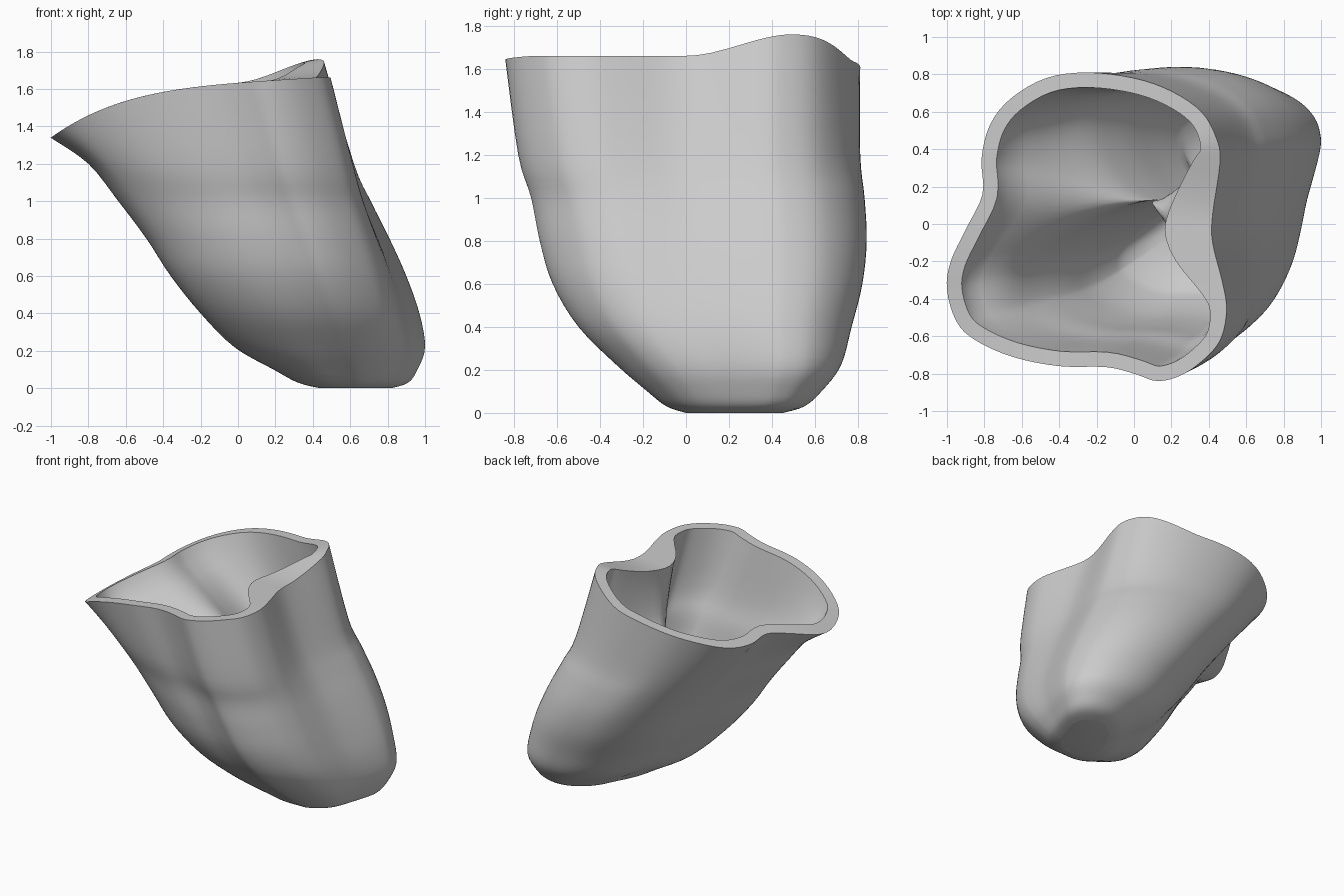
import bpy, bmesh, math
from mathutils import Vector

if "Cube" in bpy.data.objects:
    bpy.data.objects.remove(bpy.data.objects["Cube"], do_unlink=True)

SUB = 4  # spline steps between control points

# Two-lobed rim outline, clockwise from the low tip
RIM = [(-1, -.35), (-.98, -.2), (-.9, -.03), (-.81, .16), (-.815, .35), (-.77, .53),
       (-.66, .67), (-.47, .78), (-.25, .81), (0, .78), (.2, .71), (.36, .6),
       (.44, .46), (.46, .33), (.42, .05), (.42, -.1), (.47, -.3), (.495, -.45),
       (.47, -.6), (.4, -.7), (.27, -.8), (.13, -.84), (0, -.8), (-.15, -.765),
       (-.4, -.76), (-.65, -.71), (-.85, -.62), (-.95, -.52)]
NOTCH_A, NOTCH_B = 3 * SUB, int(14.5 * SUB)  # where the septum meets the wall

# Wall sections: height, x range, y range, roundness, shear
LEVELS = [(1.2, -.8, .62, -.78, .81, .1, .05),
          (1.0, -.64, .71, -.72, .83, .2, .1),
          (.8, -.49, .81, -.68, .84, .3, .15),
          (.6, -.36, .9, -.62, .82, .35, .2),
          (.4, -.2, .97, -.5, .77, .4, .25),
          (.22, -.02, 1, -.32, .72, .45, .3),
          (.1, .19, .96, -.18, .63, .5, .35),
          (.03, .32, .91, -.09, .55, .55, .4),
          (.0, .44, .82, 0, .45, .6, .4)]


def smooth(t):
    t = max(0, min(1, t))
    return t * t * (3 - 2 * t)


def spline(a, b, c, d, t):
    return b + (c - a) * (t / 2) + (a * 2 - b * 5 + c * 4 - d) * (t * t / 2) \
        + (b * 3 - a - c * 3 + d) * (t ** 3 / 2)


def rim_height(x, y):
    fall = max(0, .4 - x) / 1.4
    return 1.66 - .09 * fall - .23 * fall ** 4 + .1 * smooth(x / .45) * smooth(y / .5)


def near(i, centre, width):
    """Bell-shaped weight around one outline position."""
    gap = abs(i - centre)
    gap = min(gap, N - gap)
    return math.exp(-(gap / width) ** 2)


def fit(values, low, high):
    a, b = min(values), max(values)
    return [low + (v - a) / (b - a) * (high - low) for v in values]


def section(z, x0, x1, y0, y1, roundness, shear):
    """Rim outline, rounded and sheared to fill the given ranges."""
    pts = []
    for p in outline:
        n = Vector(((p.x + .25) / .75, p.y / .83))
        n = n.lerp(n.normalized(), roundness)
        pts.append((n.x + shear * n.y, n.y))
    xs = fit([p[0] for p in pts], x0, x1)
    ys = fit([p[1] for p in pts], y0, y1)
    return [Vector((x, y, z)) for x, y in zip(xs, ys)]


# Smooth rim outline
pts = [Vector(p) for p in RIM]
count = len(pts)
outline = [spline(pts[i - 1], pts[i], pts[(i + 1) % count], pts[(i + 2) % count], k / SUB)
           for i in range(count) for k in range(SUB)]
N = len(outline)

# Outer wall rings
control = [[Vector((p.x, p.y, rim_height(p.x, p.y))) for p in outline]]
control += [section(*row) for row in LEVELS]
outer = []
last = len(control) - 1
for r in range(last):
    quad = [control[max(0, min(last, r + k))] for k in (-1, 0, 1, 2)]
    for k in range(SUB):
        outer.append([spline(*q, k / SUB) for q in zip(*quad)])
outer.append(control[last])

# Cavity rings: inset wall, pinched together into a septum further down
inner = []
for r, ring in enumerate(outer[:5 * SUB + 1]):
    depth = r / SUB
    middle = ring[NOTCH_A].lerp(ring[NOTCH_B], .5)
    row = []
    for i, p in enumerate(ring):
        along = ring[(i + 1) % N] - ring[i - 1]
        inward = Vector((along.y, -along.x, 0)).normalized()
        thick = .08 + .012 * depth + .17 * near(i, NOTCH_B, 6)
        q = p + inward * thick
        pinch = max(near(i, NOTCH_A, 7), near(i, NOTCH_B, 7)) * smooth(depth / 2.2)
        q = q.lerp(middle, pinch)
        if r == 0:
            q.z = rim_height(q.x, q.y)
        row.append(q)
    inner.append(row)

# Cavity floor
floor_mid = sum(inner[-1], Vector()) / N
inner.append([p.lerp(floor_mid, .4) - Vector((0, 0, .06)) for p in inner[-1]])

# One skin: underside, outer wall, rim, cavity wall, cavity floor
bm = bmesh.new()
rows = [[bm.verts.new(p) for p in ring] for ring in outer[::-1] + inner]
for low, high in zip(rows, rows[1:]):
    for i in range(N):
        j = (i + 1) % N
        bm.faces.new((low[i], low[j], high[j], high[i]))
for ring, lift in ((rows[0], .015), (rows[-1], 0)):
    centre = sum((v.co for v in ring), Vector()) / N
    tip = bm.verts.new(centre + Vector((0, 0, lift)))
    for i in range(N):
        bm.faces.new((ring[i], ring[(i + 1) % N], tip))
bmesh.ops.recalc_face_normals(bm, faces=bm.faces)
mesh = bpy.data.meshes.new("hollow_shell")
bm.to_mesh(mesh)
bm.free()

shell = bpy.data.objects.new("hollow_shell", mesh)
bpy.context.collection.objects.link(shell)

grey = bpy.data.materials.new("plain_grey")
grey.use_nodes = True
grey.diffuse_color = (.6, .6, .6, 1)
grey.node_tree.nodes["Principled BSDF"].inputs["Base Color"].default_value = (.6, .6, .6, 1)
mesh.materials.append(grey)

bpy.ops.object.select_all(action='DESELECT')
shell.select_set(True)
bpy.context.view_layer.objects.active = shell
bpy.ops.object.shade_smooth_by_angle(angle=math.radians(45))
